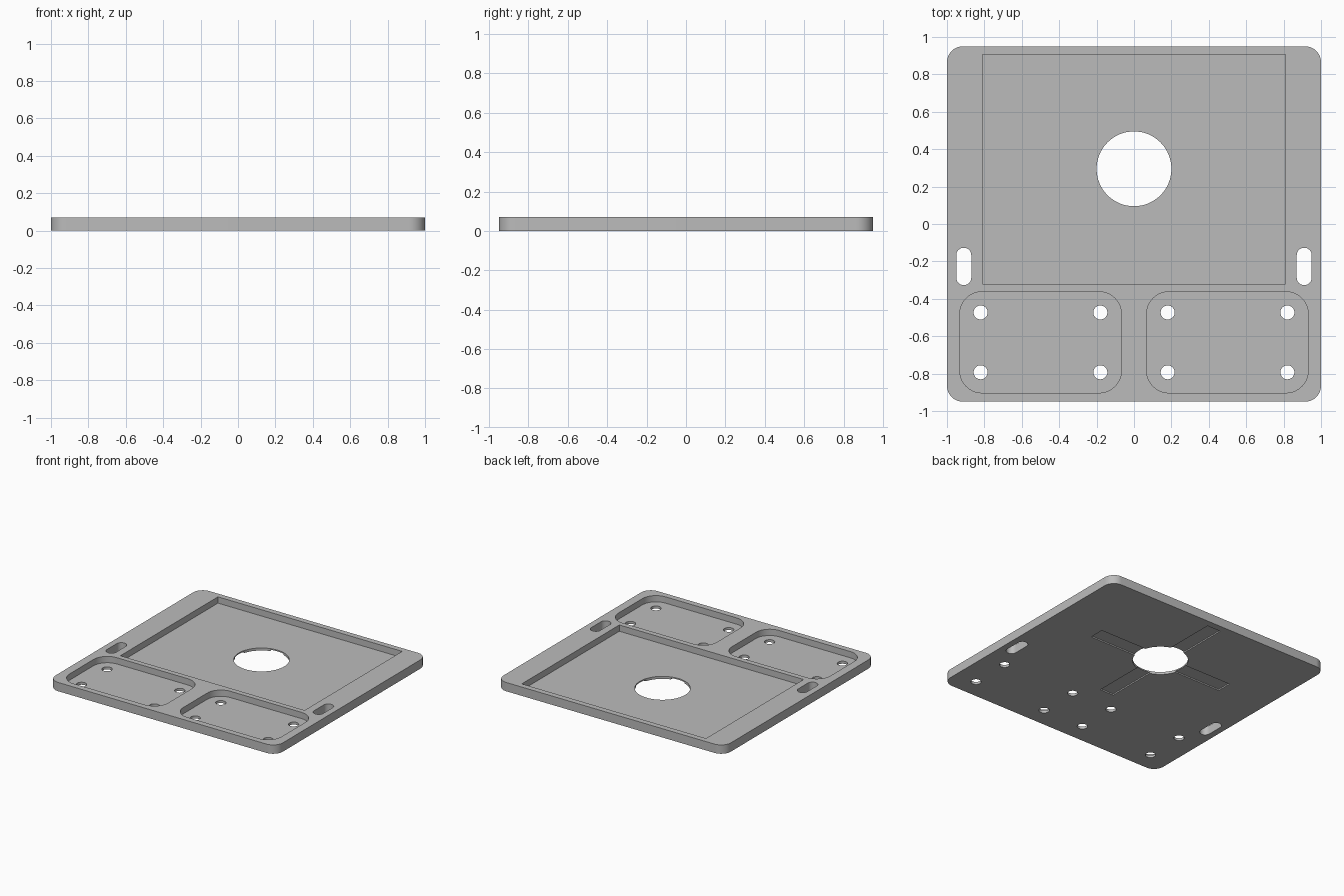
import bpy, bmesh, math

if "Cube" in bpy.data.objects:
    bpy.data.objects.remove(bpy.data.objects["Cube"])

H = 0.07        # plate thickness
FLOOR = 0.02    # height of the pocket floors
HOLE_Y = 0.295  # centre of the large hole

grey = bpy.data.materials.new("grey plastic")
grey.diffuse_color = (0.5, 0.5, 0.5, 1)
grey.use_nodes = True
grey.node_tree.nodes["Principled BSDF"].inputs["Base Color"].default_value = grey.diffuse_color


def outline(x0, x1, y0, y1, r, n):
    """Rectangle outline with rounded corners, n segments per corner."""
    if r <= 0:
        return [(x0, y0), (x1, y0), (x1, y1), (x0, y1)]
    pts = []
    centres = [(x1 - r, y1 - r), (x0 + r, y1 - r), (x0 + r, y0 + r), (x1 - r, y0 + r)]
    for k, (cx, cy) in enumerate(centres):
        for i in range(n + 1):
            a = math.pi / 2 * (k + i / n)
            p = (cx + r * math.cos(a), cy + r * math.sin(a))
            if not pts or math.dist(p, pts[-1]) > 1e-5:
                pts.append(p)
    if math.dist(pts[0], pts[-1]) < 1e-5:
        pts.pop()
    return pts


def slab(name, x0, x1, y0, y1, z0, z1, r=0, n=10):
    """Extruded rounded rectangle."""
    bm = bmesh.new()
    face = bm.faces.new([bm.verts.new((x, y, z0)) for x, y in outline(x0, x1, y0, y1, r, n)])
    top = bmesh.ops.extrude_face_region(bm, geom=[face])["geom"]
    bmesh.ops.translate(bm, vec=(0, 0, z1 - z0),
                        verts=[v for v in top if isinstance(v, bmesh.types.BMVert)])
    bmesh.ops.recalc_face_normals(bm, faces=bm.faces)
    mesh = bpy.data.meshes.new(name)
    bm.to_mesh(mesh)
    bm.free()
    mesh.materials.append(grey)
    ob = bpy.data.objects.new(name, mesh)
    bpy.context.collection.objects.link(ob)
    return ob


def disc(name, x, y, r, n):
    """Cylinder cutter through the whole plate."""
    return slab(name, x - r, x + r, y - r, y + r, -0.1, 0.2, r, n)


plate = slab("mounting_plate", -1, 1, -0.95, 0.95, 0, H, 0.085, 12)
cutters = []

# Large square-cornered pocket
cutters.append(slab("main_pocket_cutter", -0.81, 0.81, -0.32, 0.905, FLOOR, 0.2))

# Shallow cross grooves on the underside
cutters.append(slab("groove_x_cutter", -0.6, 0.6, HOLE_Y - 0.06, HOLE_Y + 0.06, -0.1, 0.01))
cutters.append(slab("groove_y_cutter", -0.06, 0.06, HOLE_Y - 0.6, HOLE_Y + 0.6, -0.1, 0.01))

# Large round hole
cutters.append(disc("main_hole_cutter", 0, HOLE_Y, 0.2, 16))

for s in (-1, 1):
    # Rounded pocket on each side of the front
    xa, xb = sorted((s * 0.067, s * 0.932))
    cutters.append(slab("small_pocket_cutter", xa, xb, -0.903, -0.362, FLOOR, 0.2, 0.12))
    # Strap slot
    xa, xb = sorted((s * 0.87, s * 0.95))
    cutters.append(slab("slot_cutter", xa, xb, -0.327, -0.127, -0.1, 0.2, 0.0399))
    # Four screw holes
    for x in (0.18, 0.82):
        for y in (-0.473, -0.793):
            cutters.append(disc("screw_hole_cutter", s * x, y, 0.0375, 8))

# Cut everything out of the plate
for c in cutters:
    m = plate.modifiers.new(c.name, 'BOOLEAN')
    m.operation = 'DIFFERENCE'
    m.solver = 'EXACT'
    m.object = c
bpy.context.view_layer.objects.active = plate
plate.select_set(True)
for m in list(plate.modifiers):
    bpy.ops.object.modifier_apply(modifier=m.name)
for c in cutters:
    bpy.data.objects.remove(c, do_unlink=True)

bpy.ops.object.shade_smooth_by_angle(angle=math.radians(30))
